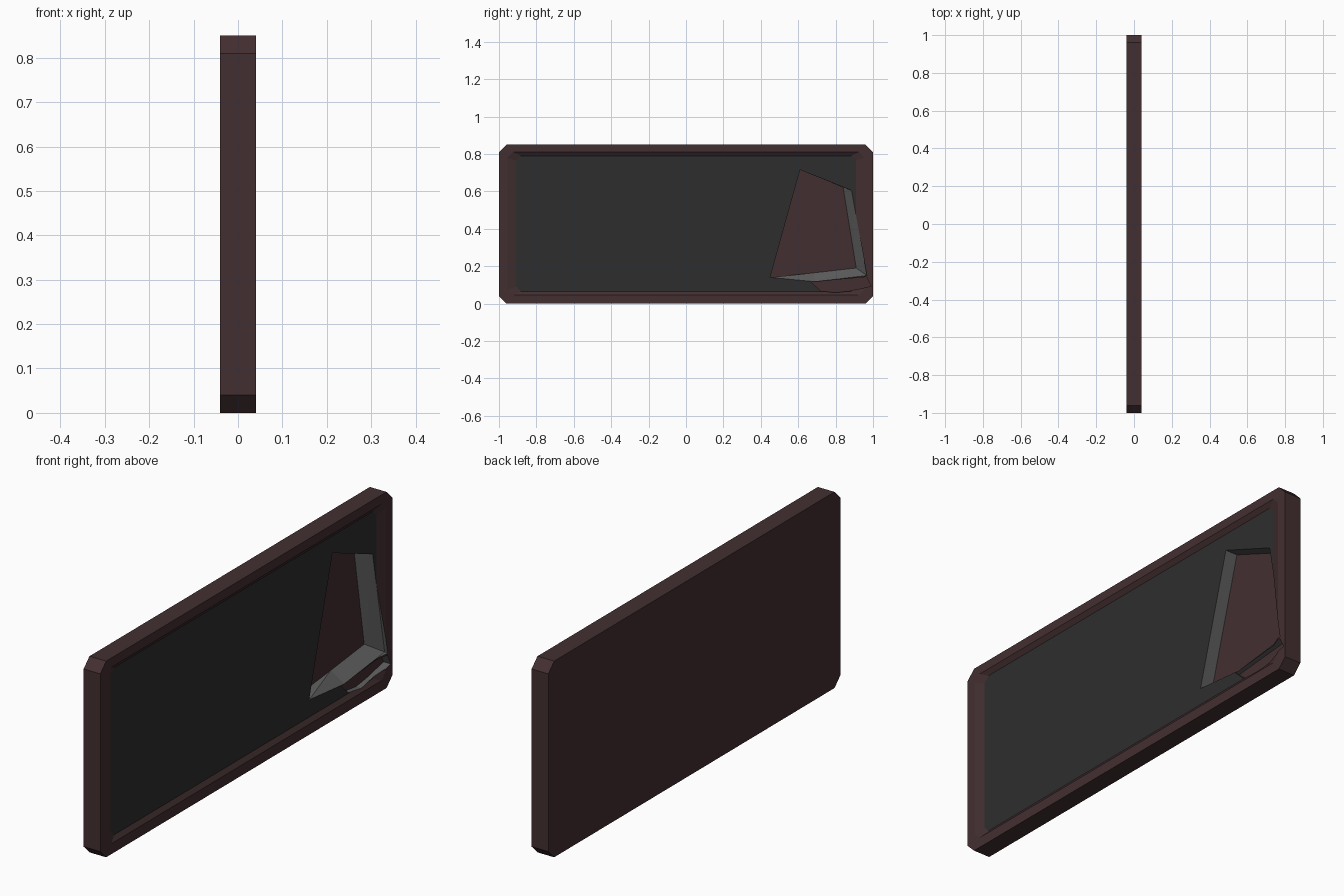
import bpy, bmesh

if "Cube" in bpy.data.objects:
    bpy.data.objects.remove(bpy.data.objects["Cube"])


def material(name, rgb):
    m = bpy.data.materials.new(name)
    m.diffuse_color = (*rgb, 1)
    m.use_nodes = True
    m.node_tree.nodes["Principled BSDF"].inputs["Base Color"].default_value = m.diffuse_color
    return m


MATS = [material("dark_brown", (0.056, 0.028, 0.030)),
        material("charcoal", (0.027, 0.027, 0.027)),
        material("broken_grey", (0.11, 0.11, 0.11))]


def octagon(hy, z0, z1, c, x):
    """Chamfered rectangle in the yz plane."""
    return [(x, -hy + c, z0), (x, hy - c, z0), (x, hy, z0 + c), (x, hy, z1 - c),
            (x, hy - c, z1), (x, -hy + c, z1), (x, -hy, z1 - c), (x, -hy, z0 + c)]


def loft(name, rings, start_mat, side_mat, end_mat):
    """Closed solid through a list of equal-length rings."""
    bm = bmesh.new()
    vs = [[bm.verts.new(p) for p in r] for r in rings]
    n = len(vs[0])
    for a, b in zip(vs, vs[1:]):
        for i in range(n):
            j = (i + 1) % n
            f = bm.faces.new((a[i], a[j], b[j], b[i]))
            f.material_index = side_mat
    bm.faces.new(vs[0][::-1]).material_index = start_mat
    bm.faces.new(vs[-1]).material_index = end_mat
    bmesh.ops.recalc_face_normals(bm, faces=bm.faces)
    bmesh.ops.triangulate(bm, faces=[f for f in bm.faces if len(f.verts) == 4])
    me = bpy.data.meshes.new(name)
    bm.to_mesh(me)
    bm.free()
    for m in MATS:
        me.materials.append(m)
    ob = bpy.data.objects.new(name, me)
    bpy.context.collection.objects.link(ob)
    return ob


# framed panel with recessed dark screen on the +x side
panel = loft("framed_panel", [
    octagon(1.0, 0.0, 0.85, 0.04, -0.04),
    octagon(1.0, 0.0, 0.85, 0.04, 0.04),
    octagon(0.955, 0.045, 0.81, 0.03, 0.04),
    octagon(0.91, 0.065, 0.79, 0.025, 0.026)], 0, 0, 1)


def pit(name, floor, rim, depth_x, rim_x):
    rings = [[(x, y, z) for y, z in pts]
             for x, pts in ((depth_x, floor), (rim_x, rim), (0.07, rim))]
    cutter = loft(name, rings, 0, 2, 2)
    cutter.hide_render = True
    cutter.hide_viewport = True
    cutter.display_type = 'WIRE'
    mod = panel.modifiers.new(name, 'BOOLEAN')
    mod.operation = 'DIFFERENCE'
    mod.solver = 'EXACT'
    mod.object = cutter


# broken hole with two sloping walls, and the chipped frame corner below it
pit("hole_cutter",
    [(0.61, 0.715), (0.84, 0.622), (0.91, 0.19), (0.68, 0.164), (0.45, 0.14)],
    [(0.61, 0.715), (0.885, 0.605), (0.967, 0.15), (0.69, 0.117), (0.45, 0.14)],
    -0.032, 0.026)
chip = [(0.67, 0.115), (0.965, 0.142), (0.99, 0.093), (0.87, 0.067), (0.80, 0.058), (0.72, 0.068)]
pit("chip_cutter", chip, chip, 0.005, 0.026)
